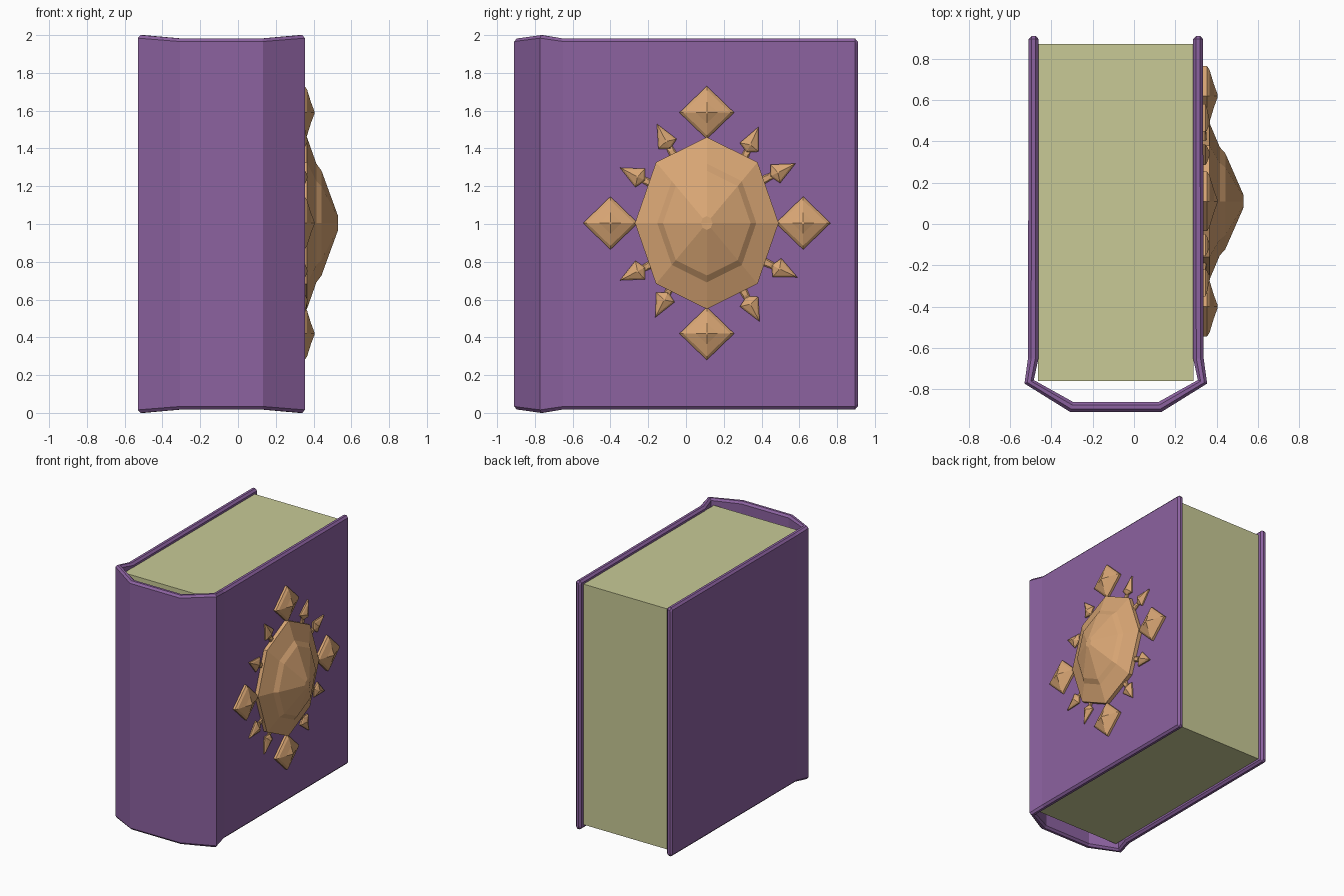
import bpy, math

if "Cube" in bpy.data.objects:
    bpy.data.objects.remove(bpy.data.objects["Cube"])


def material(name, rgb):
    m = bpy.data.materials.new(name)
    m.diffuse_color = (*rgb, 1)
    m.use_nodes = True
    m.node_tree.nodes["Principled BSDF"].inputs["Base Color"].default_value = m.diffuse_color
    return m


PURPLE = material("purple leather", (0.262, 0.122, 0.352))
CREAM = material("cream paper", (0.578, 0.591, 0.305))
BRONZE = material("bronze", (0.69, 0.38, 0.175))


def loft(name, rings, mat):
    """Skin a list of equal-length closed rings and cap both ends."""
    n = len(rings[0])
    verts = [p for r in rings for p in r]
    faces = [(k * n + i, k * n + (i + 1) % n, (k + 1) * n + (i + 1) % n, (k + 1) * n + i)
             for k in range(len(rings) - 1) for i in range(n)]
    faces.append(tuple(reversed(range(n))))
    faces.append(tuple((len(rings) - 1) * n + i for i in range(n)))
    me = bpy.data.meshes.new(name)
    me.from_pydata(verts, [], faces)
    me.materials.append(mat)
    ob = bpy.data.objects.new(name, me)
    bpy.context.collection.objects.link(ob)
    return ob


def recalc(ob):
    import bmesh
    bm = bmesh.new()
    bm.from_mesh(ob.data)
    bmesh.ops.recalc_face_normals(bm, faces=bm.faces)
    bm.to_mesh(ob.data)
    bm.free()


# Cover: chamfered section swept round boards and spine
# (outer x, outer y, inner x, inner y, half height), left half then mirrored
MID = -0.088
half = [(-0.422, 0.895, -0.374, 0.895, 0.982),
        (-0.425, -0.65, -0.374, -0.65, 0.982),
        (-0.442, -0.772, -0.397, -0.755, 1.0),
        (-0.22, -0.91, -0.205, -0.862, 0.982)]
path = half + [(-a, b, -c, d, h) for a, b, c, d, h in reversed(half)]
C = 0.016


def section(st, tip=False):
    ox, oy, ix, iy, h = st
    a, b = (0.3, 0.7) if tip else (0, 1)
    h -= C if tip else 0
    top = [(a, h - C), (0.3, h), (0.7, h), (b, h - C)]
    ring = top + [(u, -z) for u, z in reversed(top)]
    dy = 0.015 if tip else 0
    return [(MID + ox + (ix - ox) * u, oy + (iy - oy) * u + dy, 1 + z) for u, z in ring]


rings = [section(path[0], True)] + [section(s) for s in path] + [section(path[-1], True)]
recalc(loft("cover", rings, PURPLE))

# Page block
box = [(-0.464, -0.76), (0.289, -0.76), (0.289, 0.87), (-0.464, 0.87)]
recalc(loft("pages", [[(x, y, z) for x, y in box] for z in (0.05, 1.95)], CREAM))

# Emblem on the right board
CY, CZ, BASE = 0.11, 1.005, 0.325


def relief(name, outline, levels, centre=(0, 0)):
    """Stack scaled copies of a (y, z) outline at rising x heights."""
    cy, cz = centre
    recalc(loft(name, [[(x, CY + cy + y * s, CZ + cz + z * s) for y, z in outline]
                       for s, x in levels], BRONZE))


octagon = [(0.38 * math.cos(i * math.pi / 4), 0.455 * math.sin(i * math.pi / 4)) for i in range(8)]
relief("emblem_dome", octagon,
       [(1, BASE), (1, 0.365), (0.69, 0.415), (0.61, 0.442), (0.08, 0.53)])

# Four large diamonds
diamond = [(0.145, 0), (0, 0.14), (-0.145, 0), (0, -0.14)]
for label, c in {"top": (0, 0.585), "bottom": (0, -0.585),
                 "front": (-0.51, 0), "back": (0.51, 0)}.items():
    relief("diamond_" + label, diamond,
           [(1, BASE), (1, 0.353), (0.86, 0.366), (0.4, 0.386), (0.04, 0.405)], c)

# Eight small arrow rays: kite head plus a narrow stem
tips = [(0.275, 0.51, 65), (0.47, 0.315, 27), (0.48, -0.287, -25), (0.28, -0.522, -62),
        (-0.264, 0.525, 118), (-0.46, 0.293, 153), (-0.46, -0.303, 207), (-0.273, -0.5, 243)]
for i, (ty, tz, deg) in enumerate(tips):
    c, s = math.cos(math.radians(deg)), math.sin(math.radians(deg))

    def place(pts):
        return [(a * c - b * s, a * s + b * c) for a, b in pts]

    head = place([(0.105, 0), (-0.015, 0.055), (-0.045, 0.0), (-0.015, -0.055)])
    relief(f"ray_head_{i}", head, [(1, BASE), (1, 0.345), (0.8, 0.353), (0.08, 0.368)],
           (ty - 0.105 * c, tz - 0.105 * s))
    stem = place([(0.08, 0.017), (-0.08, 0.03), (-0.08, -0.03), (0.08, -0.017)])
    relief(f"ray_stem_{i}", stem, [(1, BASE), (1, 0.343), (0.7, 0.35)],
           (ty - 0.215 * c, tz - 0.215 * s))
